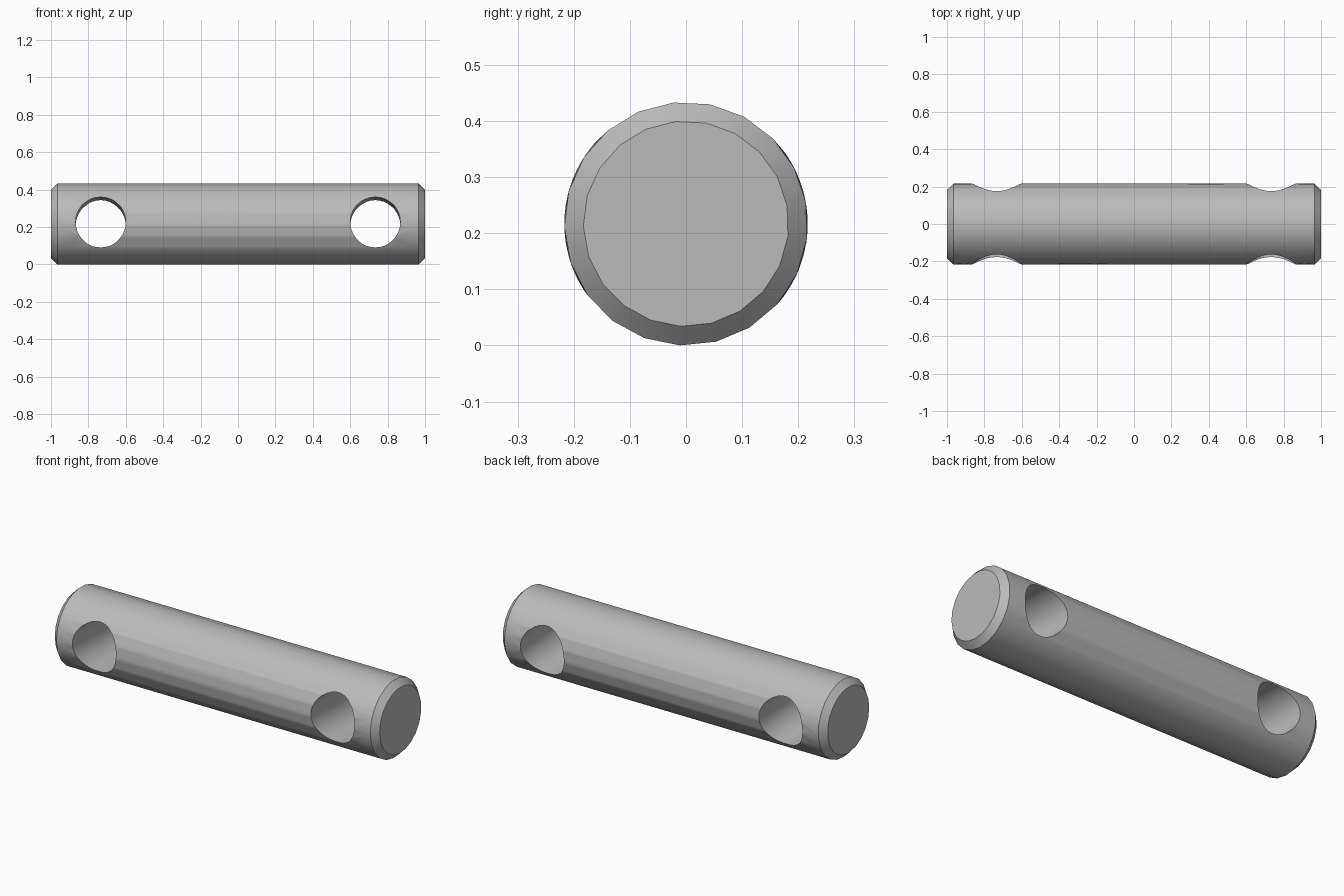
import bpy, bmesh, math
from mathutils import Matrix, Vector

if "Cube" in bpy.data.objects:
    bpy.data.objects.remove(bpy.data.objects["Cube"])

RADIUS, CHAMFER, SIDES = 0.217, 0.034, 21
HOLE_RADIUS, HOLE_X = 0.134, 0.734
TILT = math.radians(-2.8)

steel = bpy.data.materials.new("plain grey")
steel.use_nodes = True
grey = (0.5, 0.5, 0.5, 1)
steel.diffuse_color = grey
steel.node_tree.nodes["Principled BSDF"].inputs["Base Color"].default_value = grey


def make_object(name, bm):
    bmesh.ops.recalc_face_normals(bm, faces=bm.faces)
    mesh = bpy.data.meshes.new(name)
    bm.to_mesh(mesh)
    bm.free()
    mesh.materials.append(steel)
    obj = bpy.data.objects.new(name, mesh)
    bpy.context.collection.objects.link(obj)
    return obj


# Chamfered pin turned about the x axis
profile = [(-1, RADIUS - CHAMFER), (-1 + CHAMFER, RADIUS),
           (1 - CHAMFER, RADIUS), (1, RADIUS - CHAMFER)]
bm = bmesh.new()
rings = []
for x, r in profile:
    angles = [math.tau * i / SIDES for i in range(SIDES)]
    rings.append([bm.verts.new((x, r * math.sin(a), -r * math.cos(a))) for a in angles])
for a, b in zip(rings, rings[1:]):
    for i in range(SIDES):
        j = (i + 1) % SIDES
        bm.faces.new((a[i], a[j], b[j], b[i]))
bm.faces.new(rings[0])
bm.faces.new(rings[-1])
pin = make_object("pin_body", bm)

# Two cross holes
bpy.context.view_layer.objects.active = pin
for side in (-1, 1):
    bm = bmesh.new()
    place = Matrix.Translation((side * HOLE_X, 0, 0)) @ Matrix.Rotation(math.pi / 2, 4, "X")
    bmesh.ops.create_cone(bm, cap_ends=True, segments=36, radius1=HOLE_RADIUS,
                          radius2=HOLE_RADIUS, depth=1, matrix=place)
    cutter = make_object("hole_cutter", bm)
    cutter.hide_render = True
    cut = pin.modifiers.new("cross_hole", "BOOLEAN")
    cut.object, cut.solver = cutter, "EXACT"
    bpy.ops.object.modifier_apply(modifier=cut.name)
    bpy.data.objects.remove(cutter)

# Round the hole rims onto the true cylinder
for v in pin.data.vertices:
    radial = Vector((0, v.co.y, v.co.z))
    if abs(v.co.x) < 0.95 and radial.length > 0.21:
        v.co = Vector((v.co.x, 0, 0)) + radial.normalized() * RADIUS

# Turn the pin slightly and stand it on the ground
pin.data.transform(Matrix.Translation((0, 0, RADIUS)) @ Matrix.Rotation(TILT, 4, "X"))
pin.select_set(True)
bpy.ops.object.shade_smooth_by_angle(angle=math.radians(30))
